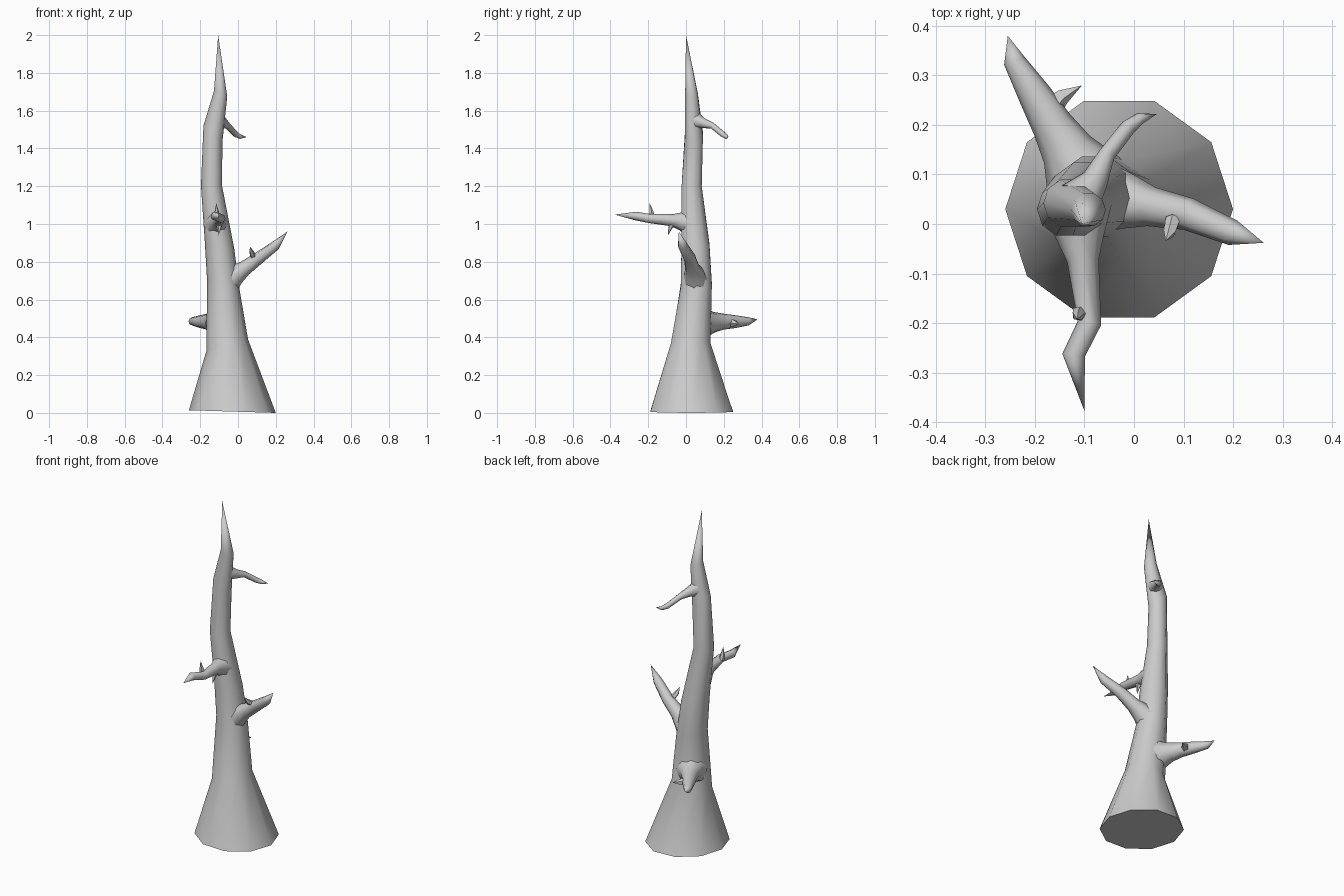
import bpy, bmesh, math
from mathutils import Vector


def skin_rings(name, rings, tip):
    """Bridge rings of points, cap the start and close the end to a tip."""
    bm = bmesh.new()
    loops = [[bm.verts.new(p) for p in ring] for ring in rings]
    n = len(loops[0])
    for a, b in zip(loops, loops[1:]):
        for i in range(n):
            j = (i + 1) % n
            bm.faces.new((a[i], a[j], b[j], b[i]))
    end = bm.verts.new(tip)
    for i in range(n):
        bm.faces.new((loops[-1][i], loops[-1][(i + 1) % n], end))
    bm.faces.new(loops[0][::-1])
    bmesh.ops.recalc_face_normals(bm, faces=bm.faces)
    mesh = bpy.data.meshes.new(name)
    bm.to_mesh(mesh)
    bm.free()
    obj = bpy.data.objects.new(name, mesh)
    bpy.context.collection.objects.link(obj)
    bpy.ops.object.select_all(action='DESELECT')
    obj.select_set(True)
    bpy.context.view_layer.objects.active = obj
    bpy.ops.object.shade_smooth_by_angle(angle=math.radians(60))
    return obj


def limb(name, path, tip, sides=8):
    """Tapered tube along (x, y, z, radius) stations ending in a point."""
    pts = [Vector(p[:3]) for p in path] + [Vector(tip)]
    rings = []
    for k, p in enumerate(path):
        d = (pts[k + 1] - pts[k]).normalized()
        if k:
            d = (d + (pts[k] - pts[k - 1]).normalized()).normalized()
        u = d.cross(Vector((0, 0, 1))).normalized()
        v = u.cross(d)
        rings.append([pts[k] + p[3] * (u * math.cos(t) + v * math.sin(t))
                      for t in (2 * math.pi * i / sides for i in range(sides))])
    return skin_rings(name, rings, tip)


# Trunk: ten-sided tilted rings (x, y, z, radius, height change across the ring)
trunk = [
    (-0.03, 0.03, 0.007, 0.23, -0.014),
    (-0.057, 0.025, 0.36, 0.11, 0.06),
    (-0.078, 0.055, 0.68, 0.086, -0.05),
    (-0.098, 0.05, 0.89, 0.078, -0.04),
    (-0.14, 0.03, 1.2, 0.056, 0.0),
    (-0.133, 0.042, 1.475, 0.05, -0.09),
    (-0.092, 0.029, 1.69, 0.035, -0.03),
]
rings = []
for x, y, z, r, tilt in trunk:
    angles = [2 * math.pi * i / 10 for i in range(10)]
    rings.append([(x + r * math.cos(t), y + r * math.sin(t),
                   z + tilt / 2 * math.cos(t)) for t in angles])
skin_rings("trunk", rings, (-0.105, 0.0, 2.0))

# Branches, flared where they leave the trunk
limb("right_branch", [
    (-0.07, 0.055, 0.68, 0.075), (-0.01, 0.045, 0.735, 0.055),
    (0.035, 0.035, 0.765, 0.04), (0.11, 0.02, 0.82, 0.033),
    (0.2, -0.018, 0.887, 0.026)], (0.262, -0.038, 0.96))
limb("front_branch", [
    (-0.115, 0.03, 1.0, 0.07), (-0.108, -0.03, 1.015, 0.047),
    (-0.103, -0.075, 1.02, 0.032), (-0.09, -0.2, 1.03, 0.024),
    (-0.122, -0.265, 1.042, 0.023)], (-0.1, -0.378, 1.05))
limb("back_branch", [
    (-0.1, 0.09, 0.475, 0.085), (-0.135, 0.15, 0.48, 0.054),
    (-0.165, 0.2, 0.483, 0.042), (-0.2, 0.26, 0.483, 0.034),
    (-0.242, 0.33, 0.485, 0.022)], (-0.255, 0.38, 0.495))
limb("top_branch", [
    (-0.11, 0.05, 1.55, 0.045), (-0.078, 0.09, 1.535, 0.027),
    (-0.055, 0.14, 1.52, 0.017), (-0.012, 0.195, 1.475, 0.016),
    (0.012, 0.213, 1.462, 0.012)], (0.046, 0.222, 1.46))

# Small broken twigs on the branches
limb("right_twig", [(0.08, 0.01, 0.83, 0.016), (0.072, -0.017, 0.85, 0.013)],
     (0.064, -0.034, 0.88), 5)
limb("front_upper_twig", [(-0.11, -0.18, 1.035, 0.016),
                          (-0.113, -0.184, 1.065, 0.012)],
     (-0.115, -0.192, 1.11), 5)
limb("front_lower_twig", [(-0.1, -0.075, 1.0, 0.018),
                          (-0.1, -0.085, 0.975, 0.01)],
     (-0.102, -0.095, 0.94), 5)
limb("back_twig", [(-0.18, 0.225, 0.475, 0.03), (-0.145, 0.258, 0.475, 0.017)],
     (-0.105, 0.28, 0.47), 5)
